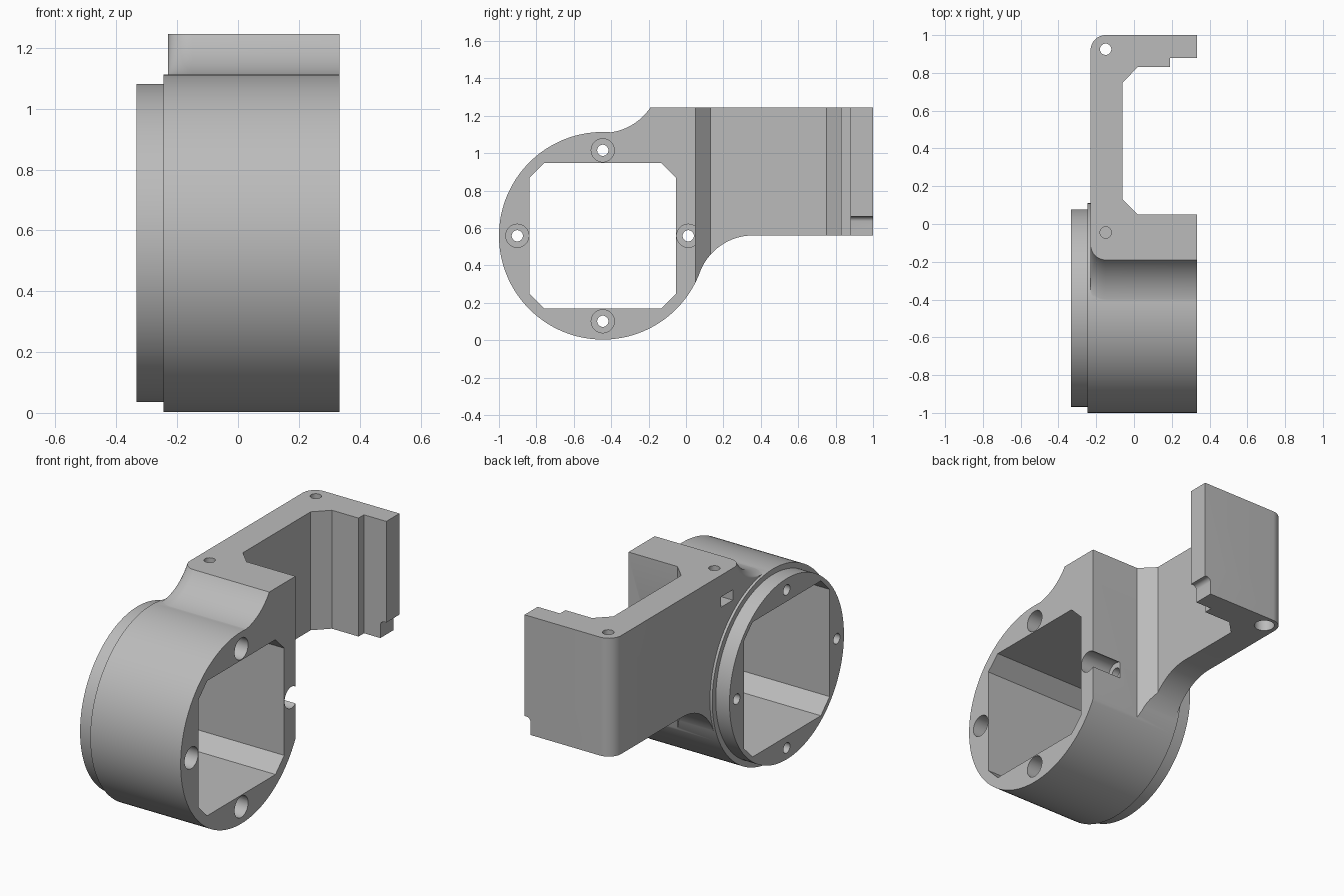
import bpy, bmesh
from math import sin, cos, pi, asin
from mathutils import Vector

cube = bpy.data.objects.get("Cube")
if cube:
    bpy.data.objects.remove(cube, do_unlink=True)

grey = bpy.data.materials.new("grey plastic")
grey.use_nodes = True
grey.diffuse_color = (0.5, 0.5, 0.5, 1)
grey.node_tree.nodes["Principled BSDF"].inputs["Base Color"].default_value = (0.5, 0.5, 0.5, 1)

X0, X1, TOP = -0.23, 0.333, 1.245      # bracket extents
CY, CZ, RAD = -0.445, 0.558, 0.555     # ring centre and radius


def loft(name, rings):
    """Closed solid through matching rings of 3D points."""
    bm = bmesh.new()
    loops = [[bm.verts.new(p) for p in ring] for ring in rings]
    n = len(loops[0])
    for a, b in zip(loops, loops[1:]):
        for i in range(n):
            j = (i + 1) % n
            bm.faces.new((a[i], a[j], b[j], b[i]))
    bm.faces.new(loops[0][::-1])
    bm.faces.new(loops[-1])
    bmesh.ops.recalc_face_normals(bm, faces=bm.faces)
    mesh = bpy.data.meshes.new(name)
    bm.to_mesh(mesh)
    bm.free()
    mesh.materials.append(grey)
    obj = bpy.data.objects.new(name, mesh)
    bpy.context.collection.objects.link(obj)
    return obj


def prism(name, pts, axis, lo, hi):
    """Extrude a 2D outline: (y, z) along x, (x, z) along y or (x, y) along z."""
    def place(p, d):
        return {"x": (d, *p), "y": (p[0], d, p[1]), "z": (*p, d)}[axis]
    return loft(name, [[place(p, d) for p in pts] for d in (lo, hi)])


def arc(cx, cy, r, a, b, n=12):
    return [(cx + r * cos(a + (b - a) * i / n), cy + r * sin(a + (b - a) * i / n))
            for i in range(n + 1)]


def circle(cx, cy, r, n=32):
    return arc(cx, cy, r, 0, 2 * pi, n)[:-1]


def box(name, x, y, z):
    return prism(name, [(x[0], y[0]), (x[1], y[0]), (x[1], y[1]), (x[0], y[1])], "z", *z)


def combine(target, tool, operation):
    """Apply a boolean and discard the tool."""
    tool.hide_render = True
    mod = target.modifiers.new("combine", "BOOLEAN")
    mod.object, mod.operation, mod.solver = tool, operation, "EXACT"
    bpy.context.view_layer.objects.active = target
    bpy.ops.object.modifier_apply(modifier=mod.name)
    bpy.data.objects.remove(tool, do_unlink=True)


# Bracket arm: side profile with a curved underside, rounded back corner
side = [(-0.1, TOP), (1, TOP), (1, 0.56), (0.36, 0.56)]
side += arc(0.36, 0.254, 0.306, pi / 2, pi - 0.363, 20)[1:] + [(-0.1, 0.361)]
arm = prism("arm", side, "x", X0, X1)
corner = [(X0, -0.5)] + [(0.6, -0.5), (0.6, 1.0)] + arc(-0.15, 0.92, 0.08, pi / 2, pi)
combine(arm, prism("arm_outline", corner, "z", -0.2, 1.5), "INTERSECT")

# Head of the bracket: flares down into the ring, rounded front left corner
flare = 0.306
levels = [(0.9, CY)]
for i in range(21):
    t = asin(0.255 / flare) * i / 20
    levels.append((1.108 + flare * (1 - cos(t)), CY + flare * sin(t)))
levels[-1] = (TOP, levels[-1][1])
rings = []
for z, front in levels:
    outline = [(X1, 0.05), (X0, 0.05)]
    outline += arc(-0.15, front + 0.08, 0.08, pi, 1.5 * pi) + [(X1, front)]
    rings.append([(x, y, z) for x, y in outline])
head = loft("head", rings)

# Ring and its stepped collar
body = prism("ring_bracket", circle(CY, CZ, RAD, 128), "x", -0.245, X1)
collar = prism("collar", circle(CY, CZ, 0.523, 128), "x", -0.333, -0.2)
for part in (collar, arm, head):
    combine(body, part, "UNION")

# Channel inside the bracket, with chamfered corners and a stepped lip
channel = [(0.5, 0.05), (0.02, 0.05), (-0.06, 0.13), (-0.06, 0.75),
           (0.02, 0.83), (0.19, 0.83), (0.19, 0.88), (0.5, 0.88)]
cutters = [prism("channel", channel, "z", -0.2, 1.5)]

# Chamfered square opening through the ring
opening = []
for sy, sz in ((1, 1), (-1, 1), (-1, -1), (1, -1)):
    pair = [(CY + sy * 0.392, CZ + sz * 0.31), (CY + sy * 0.312, CZ + sz * 0.39)]
    opening += pair if sy * sz > 0 else pair[::-1]
cutters.append(prism("opening", opening, "x", -0.6, 0.6))

# Four counterbored screw holes around the ring
for k in range(4):
    y, z = CY + 0.457 * cos(k * pi / 2), CZ + 0.457 * sin(k * pi / 2)
    cutters.append(prism("screw_hole", circle(y, z, 0.03), "x", -0.6, 0.6))
    cutters.append(prism("counterbore", circle(y, z, 0.062), "x", 0.14, 0.6))

# Vertical screw holes, nut slot and the notch at the end of the back wall
cutters.append(prism("back_hole", circle(-0.15, 0.925, 0.03), "z", 0.3, 1.5))
cutters.append(prism("back_counterbore", circle(-0.15, 0.925, 0.055), "z", 0.3, 0.64))
cutters.append(prism("front_hole", circle(-0.15, -0.045, 0.03), "z", 1.04, 1.5))
cutters.append(box("nut_slot", (-0.4, -0.1), (-0.1, 0.01), (1.06, 1.12)))
notch = [(0.5, 0.4), (0.5, 0.66)] + arc(0.32, 0.635, 0.025, pi / 2, pi, 6) + [(0.295, 0.4)]
cutters.append(prism("notch", notch, "y", 0.8, 1.2))
for cutter in cutters:
    combine(body, cutter, "DIFFERENCE")

# Smooth curved walls, keep edges crisp
bpy.ops.object.select_all(action="DESELECT")
body.select_set(True)
bpy.context.view_layer.objects.active = body
bpy.ops.object.shade_smooth_by_angle(angle=0.5)
